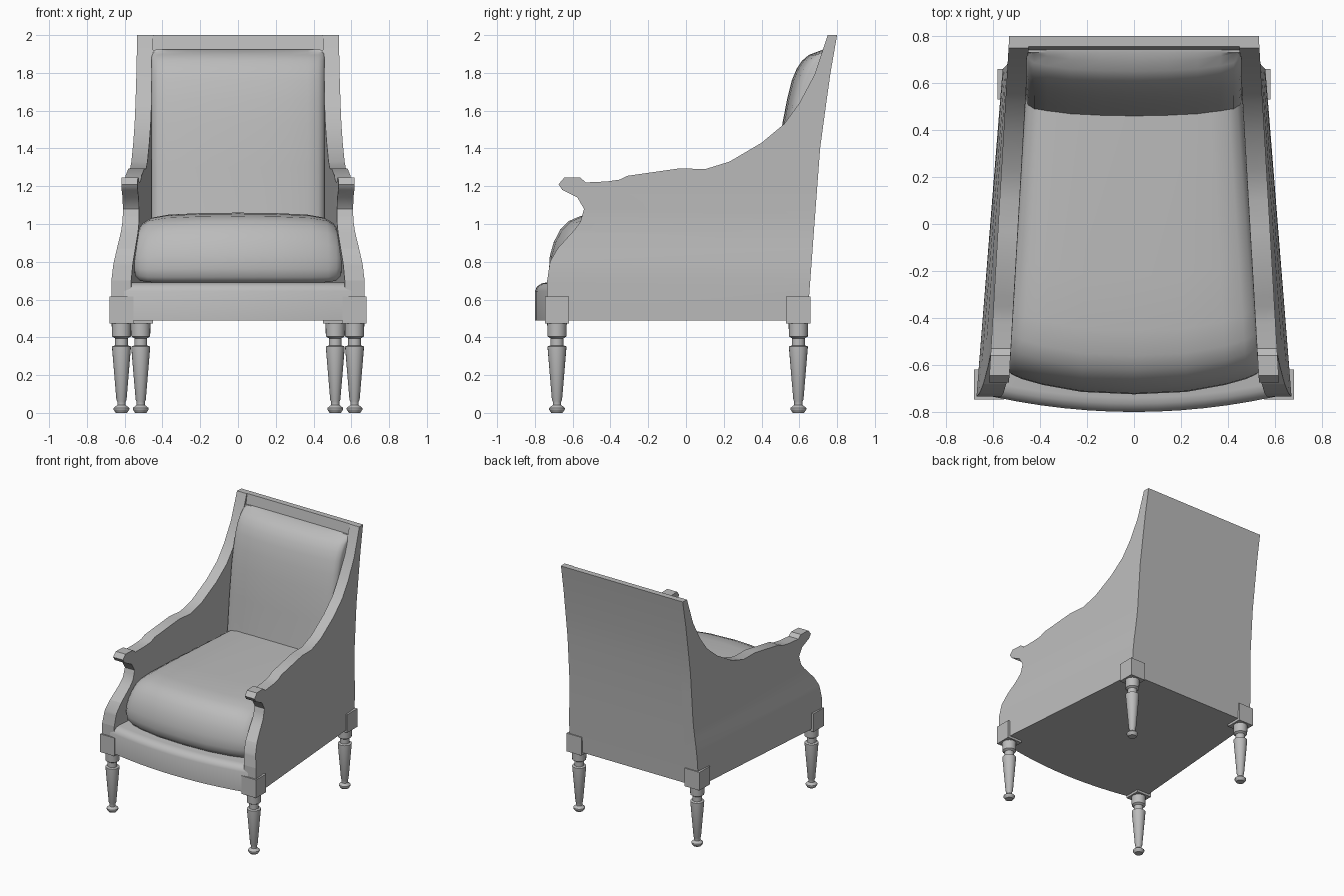
import bpy, bmesh, math
from mathutils import Vector

cube = bpy.data.objects.get("Cube")
if cube:
    bpy.data.objects.remove(cube, do_unlink=True)

mat = bpy.data.materials.new("warm_grey")
mat.use_nodes = True
GREY = (0.5, 0.5, 0.5, 1)
mat.diffuse_color = GREY
mat.node_tree.nodes["Principled BSDF"].inputs["Base Color"].default_value = GREY


def finish(bm, name, angle=35):
    bmesh.ops.recalc_face_normals(bm, faces=bm.faces)
    me = bpy.data.meshes.new(name)
    bm.to_mesh(me)
    bm.free()
    ob = bpy.data.objects.new(name, me)
    bpy.context.collection.objects.link(ob)
    me.materials.append(mat)
    bpy.ops.object.select_all(action='DESELECT')
    ob.select_set(True)
    bpy.context.view_layer.objects.active = ob
    bpy.ops.object.shade_smooth_by_angle(angle=math.radians(angle))
    return ob


def loft(rings, name, angle=35):
    """Skin a list of equal closed rings and cap both ends."""
    bm = bmesh.new()
    vs = [[bm.verts.new(p) for p in r] for r in rings]
    n = len(vs[0])
    for a, b in zip(vs, vs[1:]):
        for i in range(n):
            j = (i + 1) % n
            bm.faces.new((a[i], a[j], b[j], b[i]))
    bm.faces.new(vs[0])
    bm.faces.new(vs[-1])
    return finish(bm, name, angle)


def smoothstep(a, b, v):
    t = min(1, max(0, (v - a) / (b - a)))
    return t * t * (3 - 2 * t)


def outer_x(y, z):
    """Outer half width of the body: tapers to the back, narrows upward."""
    lean = 0.02 + 0.03 * (0.66 - y) / 1.39
    return 0.612 - 0.08 * y - lean * smoothstep(0.68, 1.05, z)


def both_sides(half):
    """Mirror stations given from the edge to the middle."""
    return [(-s[0], *s[1:]) for s in half] + half[-2::-1]


# Side panels with scrolled arm fronts
BACK = [(0.8, 2.0), (0.765, 1.8), (0.737, 1.6), (0.71, 1.4), (0.68, 1.0),
        (0.652, 0.62), (0.645, 0.49)]
ARM = [(-0.735, 0.49), (-0.735, 0.7), (-0.72, 0.8), (-0.68, 0.87), (-0.59, 0.97),
       (-0.56, 1.01), (-0.54, 1.08), (-0.575, 1.14), (-0.655, 1.18), (-0.675, 1.21),
       (-0.645, 1.245), (-0.56, 1.245), (-0.53, 1.22), (-0.42, 1.225), (-0.35, 1.235),
       (-0.31, 1.255), (-0.03, 1.295), (0.1, 1.29), (0.23, 1.33), (0.4, 1.43),
       (0.52, 1.53), (0.6, 1.64), (0.68, 1.79), (0.75, 2.0)]
for side, label in ((1, "left"), (-1, "right")):
    bm = bmesh.new()
    face = bm.faces.new([bm.verts.new((1, y, z)) for y, z in ARM + BACK])
    ext = bmesh.ops.extrude_face_region(bm, geom=[face], use_keep_orig=True)
    for v in ext["geom"]:
        if isinstance(v, bmesh.types.BMVert):
            v.co.x = 0
    for h in (0.7, 0.78, 0.87, 0.95, 1.05, 1.2):
        bmesh.ops.bisect_plane(bm, geom=bm.verts[:] + bm.edges[:] + bm.faces[:],
                               plane_co=(0, 0, h), plane_no=(0, 0, 1))
    for v in bm.verts:
        thick = 0.105 - 0.02 * smoothstep(0.7, 1.1, v.co.z)
        v.co.x = side * (outer_x(v.co.y, v.co.z) - (0 if v.co.x > 0.5 else thick))
    finish(bm, label + "_side_panel")

# Back panel between the sides, curving with their rear edge
rings = []
for y, z in BACK:
    w = outer_x(y, z) - 0.004
    rings.append([(-w, y, z), (w, y, z), (w, y - 0.045, z), (-w, y - 0.045, z)])
loft(rings, "back_panel")

# Seat base with a bowed, round-topped front rail
rings = []
for z, inset in ((0.49, 0), (0.645, 0), (0.67, 0.012), (0.685, 0.035), (0.69, 0.06)):
    front = []
    for i in range(13):
        x = -0.6 + 0.1 * i
        front.append((x, -0.8 + 0.18 * x * x + inset, z))
    rings.append(front + [(0.53, 0.64, z), (-0.53, 0.64, z)])
loft(rings, "seat_base")

# Seat cushion: each station is width share, top, bottom, front
SEAT = [(1, 0.93, 0.76, -0.59), (0.985, 0.975, 0.725, -0.615), (0.94, 1.01, 0.7, -0.64),
        (0.86, 1.035, 0.692, -0.66), (0.7, 1.05, 0.69, -0.685), (0.4, 1.057, 0.69, -0.715),
        (0, 1.06, 0.69, -0.725)]
SEAT_CURVE = [(0.035, 0), (0.01, 0.08), (0, 0.2), (0.004, 0.38), (0.025, 0.58),
              (0.06, 0.76), (0.105, 0.88), (0.165, 0.95), (0.27, 0.985), (0.5, 1)]
rings = []
for s, top, bottom, front in both_sides(SEAT):
    curve = [(front + d, bottom + t * (top - bottom)) for d, t in SEAT_CURVE]
    curve += [(0.56, top), (0.56, bottom)]
    rings.append([(s * (0.555 - 0.078 * max(0, y + 0.62)), y, z) for y, z in curve])
loft(rings, "seat_cushion", 50)

# Back cushion: each station is half width, setback, top
REST = [(0.458, 0.075, 1.92), (0.45, 0.055, 1.922), (0.425, 0.036, 1.923),
        (0.37, 0.024, 1.924), (0.27, 0.01, 1.925), (0.14, 0.003, 1.925), (0, 0, 1.925)]
REST_CURVE = [(0.445, 0.95), (0.46, 1.06), (0.482, 1.3), (0.51, 1.53), (0.535, 1.66),
              (0.56, 1.76), (0.585, 1.82), (0.615, 1.865), (0.65, 1.895), (0.69, 1.91)]
rings = []
for x, back, top in both_sides(REST):
    curve = [(min(y + back, 0.728), z) for y, z in REST_CURVE]
    curve += [(0.73, top), (0.75, top), (0.66, 0.95)]
    rings.append([(x, y, z) for y, z in curve])
loft(rings, "back_cushion", 50)

# Corner blocks and turned legs
LEG = [(0.03, 0), (0.042, 0.018), (0.042, 0.026), (0.022, 0.042), (0.022, 0.06),
       (0.027, 0.07), (0.05, 0.345), (0.05, 0.352), (0.034, 0.357), (0.034, 0.395),
       (0.05, 0.405), (0.052, 0.48)]
for end, lx, ly, bx, by in (("front", 0.617, -0.683, 0.063, 0.063),
                            ("rear", 0.515, 0.595, 0.065, 0.065)):
    for side, label in ((1, "left"), (-1, "right")):
        c = Vector((side * lx, ly, 0))
        rings = [[c + Vector((r * math.cos(a * math.tau / 20),
                              r * math.sin(a * math.tau / 20), z)) for a in range(20)]
                 for r, z in LEG]
        loft(rings, f"{end}_{label}_leg", 30)
        square = [(-bx, -by), (bx, -by), (bx, by), (-bx, by)]
        loft([[c + Vector((x, y, z)) for x, y in square] for z in (0.472, 0.615)],
             f"{end}_{label}_corner_block")
